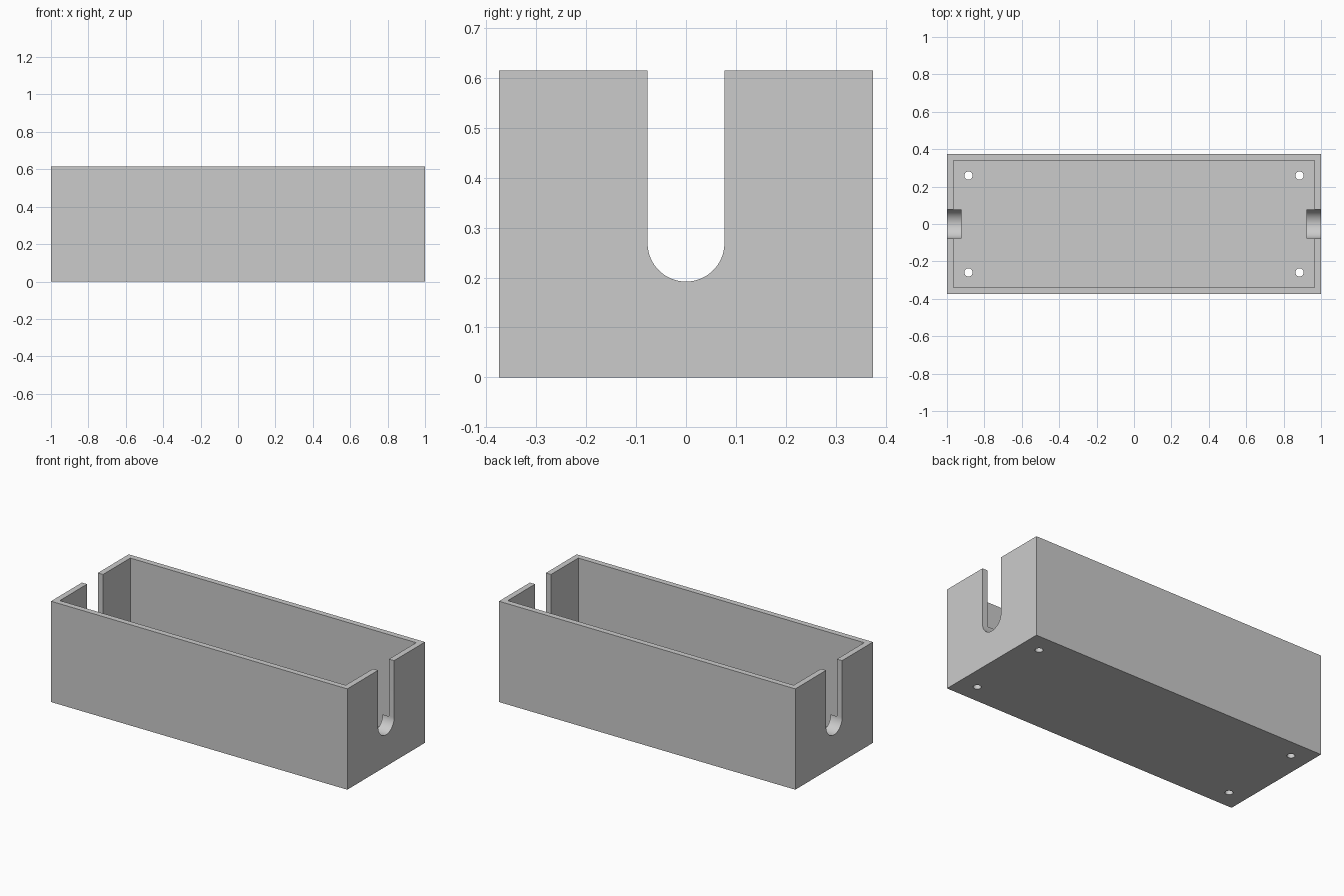
import bpy
import bmesh
from math import cos, sin, pi
from mathutils import Matrix

LENGTH, WIDTH, HEIGHT = 2.0, 0.749, 0.615
WALL, FLOOR = 0.035, 0.035
SLOT_R, SLOT_Z, SLOT_DEPTH = 0.077, 0.269, 0.077
HOLE_R, HOLE_X, HOLE_Y = 0.022, 0.885, 0.259

cube = bpy.data.objects.get("Cube")
if cube:
    bpy.data.objects.remove(cube, do_unlink=True)

grey = bpy.data.materials.new("plain_grey")
grey.use_nodes = True
colour = (0.6, 0.6, 0.6, 1)
grey.diffuse_color = colour
grey.node_tree.nodes["Principled BSDF"].inputs["Base Color"].default_value = colour


def finish(name, bm):
    bmesh.ops.recalc_face_normals(bm, faces=bm.faces)
    mesh = bpy.data.meshes.new(name)
    bm.to_mesh(mesh)
    bm.free()
    mesh.materials.append(grey)
    obj = bpy.data.objects.new(name, mesh)
    bpy.context.collection.objects.link(obj)
    return obj


def block(name, x, sx, sy, z0, z1):
    bm = bmesh.new()
    place = Matrix.Translation((x, 0, (z0 + z1) / 2)) @ Matrix.Diagonal((sx, sy, z1 - z0, 1))
    bmesh.ops.create_cube(bm, size=1, matrix=place)
    return finish(name, bm)


def slot_cutter(side):
    # U-shaped outline pushed through one end wall and its cable support
    bm = bmesh.new()
    n = 32
    x0 = side * (LENGTH / 2 - SLOT_DEPTH - 0.05)
    outline = [(SLOT_R, HEIGHT + 0.1), (-SLOT_R, HEIGHT + 0.1)]
    outline += [(SLOT_R * cos(pi + pi * i / n), SLOT_Z + SLOT_R * sin(pi + pi * i / n))
                for i in range(n + 1)]
    face = bm.faces.new([bm.verts.new((x0, y, z)) for y, z in outline])
    out = bmesh.ops.extrude_face_region(bm, geom=[face])
    moved = [v for v in out["geom"] if isinstance(v, bmesh.types.BMVert)]
    bmesh.ops.translate(bm, verts=moved, vec=(side * (SLOT_DEPTH + 0.1), 0, 0))
    return finish("slot_cutter", bm)


def hole_cutter(x, y):
    bm = bmesh.new()
    bmesh.ops.create_cone(bm, cap_ends=True, segments=32, radius1=HOLE_R, radius2=HOLE_R,
                          depth=1, matrix=Matrix.Translation((x, y, 0)))
    return finish("hole_cutter", bm)


def combine(target, tool, operation):
    tool.hide_render = True
    mod = target.modifiers.new("combine", "BOOLEAN")
    mod.operation = operation
    mod.solver = "EXACT"
    mod.object = tool
    bpy.context.view_layer.objects.active = target
    bpy.ops.object.modifier_apply(modifier=mod.name)
    bpy.data.objects.remove(tool, do_unlink=True)


# Outer body and its hollow
box = block("open_box", 0, LENGTH, WIDTH, 0, HEIGHT)
combine(box, block("cavity_cutter", 0, LENGTH - 2 * WALL, WIDTH - 2 * WALL,
                   FLOOR, HEIGHT + 0.1), "DIFFERENCE")

# Cable support inside each end wall, its open slot and the screw holes
support_x = LENGTH / 2 - SLOT_DEPTH
support_end = LENGTH / 2 - WALL / 2
for side in (-1, 1):
    support = block("cable_support", side * (support_x + support_end) / 2,
                    support_end - support_x, 2 * SLOT_R, FLOOR / 2, SLOT_Z - 0.003)
    combine(box, support, "UNION")
    combine(box, slot_cutter(side), "DIFFERENCE")
    for y in (-HOLE_Y, HOLE_Y):
        combine(box, hole_cutter(side * HOLE_X, y), "DIFFERENCE")

# Smooth the curved slot and hole walls, keep the box edges sharp
bpy.ops.object.select_all(action="DESELECT")
box.select_set(True)
bpy.ops.object.shade_smooth_by_angle(angle=pi / 6)
